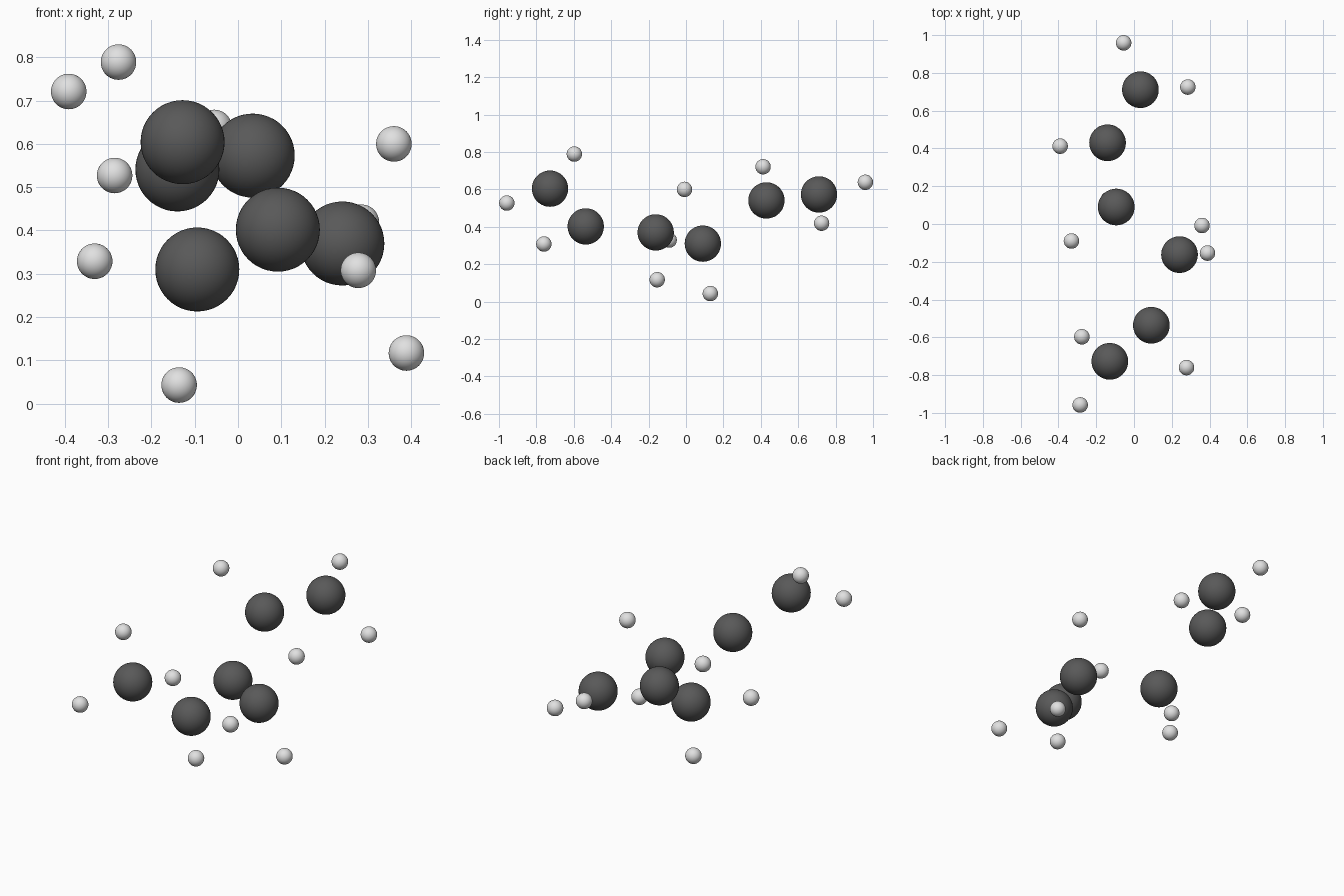
import bpy

cube = bpy.data.objects.get("Cube")
if cube:
    bpy.data.objects.remove(cube, do_unlink=True)


def make_material(name, grey):
    mat = bpy.data.materials.new(name)
    mat.use_nodes = True
    colour = (grey, grey, grey, 1.0)
    mat.diffuse_color = colour
    for node in mat.node_tree.nodes:
        if node.type == 'BSDF_PRINCIPLED':
            node.inputs["Base Color"].default_value = colour
            node.inputs["Roughness"].default_value = 0.5
    return mat


def add_atoms(name, radius, mat, centres):
    """One smooth ball per centre, all sharing a single mesh."""
    mesh = None
    for i, centre in enumerate(centres, 1):
        if mesh is None:
            bpy.ops.mesh.primitive_uv_sphere_add(
                segments=48, ring_count=24, radius=radius, location=centre)
            ball = bpy.context.object
            bpy.ops.object.shade_smooth()
            mesh = ball.data
            mesh.name = name
            mesh.materials.append(mat)
        else:
            ball = bpy.data.objects.new(name, mesh)
            ball.location = centre
            bpy.context.collection.objects.link(ball)
        ball.name = f"{name}_{i}"


# Large dark balls along the zigzag chain, front to back
add_atoms("carbon_atom", 0.097, make_material("dark grey", 0.1), [
    (-0.128, -0.727, 0.604),
    (0.092, -0.536, 0.402),
    (0.241, -0.162, 0.37),
    (-0.094, 0.09, 0.31),
    (-0.14, 0.43, 0.541),
    (0.034, 0.711, 0.573),
])

# Small pale balls around the chain, front to back
add_atoms("hydrogen_atom", 0.041, make_material("pale grey", 0.75), [
    (-0.285, -0.958, 0.527),
    (0.278, -0.76, 0.308),
    (-0.276, -0.597, 0.789),
    (0.389, -0.154, 0.117),
    (-0.331, -0.09, 0.329),
    (0.36, -0.008, 0.6),
    (-0.136, 0.13, 0.043),
    (-0.391, 0.412, 0.721),
    (0.285, 0.725, 0.419),
    (-0.055, 0.959, 0.638),
])
